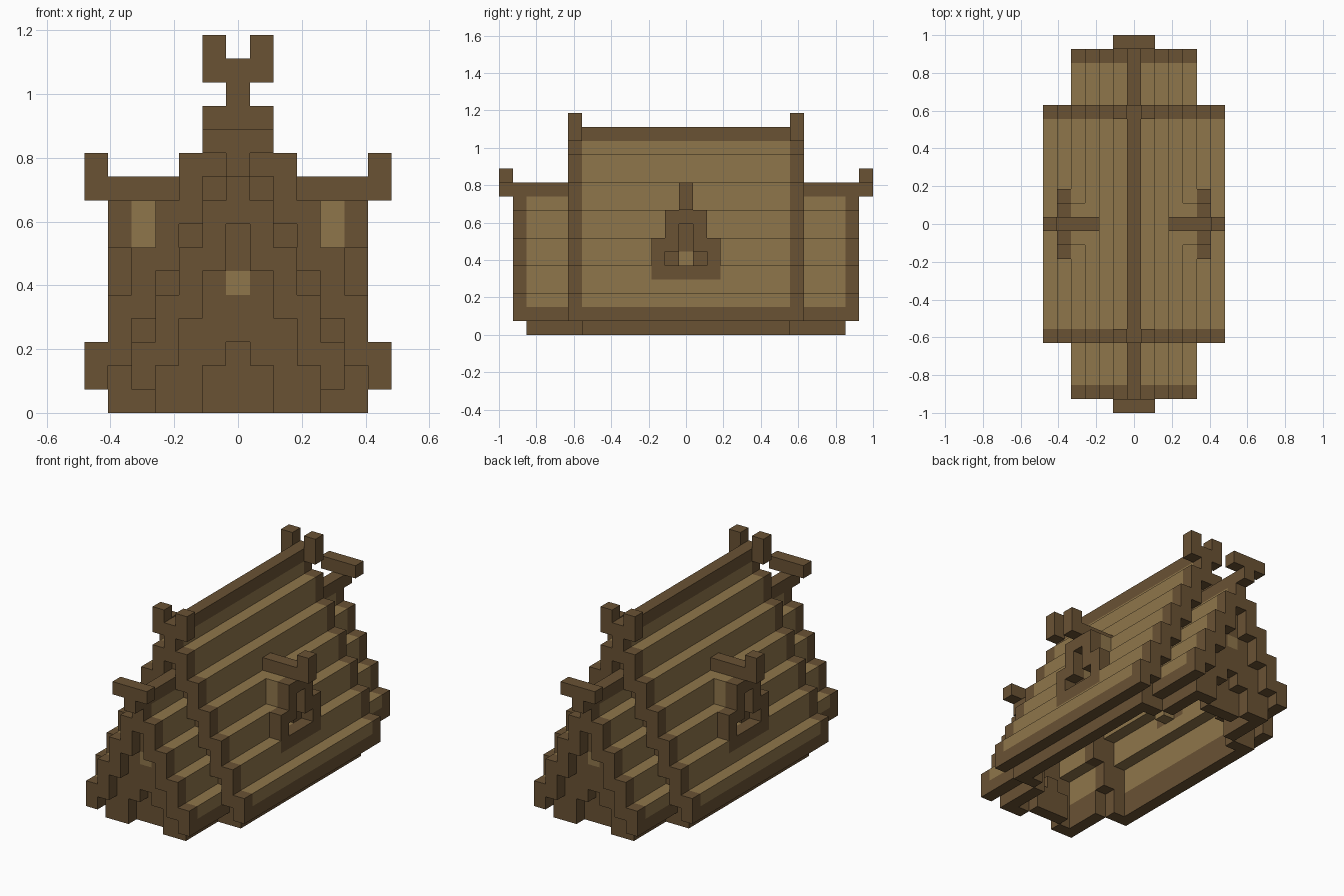
import bpy, bmesh
from mathutils import Vector

cube = bpy.data.objects.get("Cube")
if cube:
    bpy.data.objects.remove(cube)

U = 2 / 27  # edge of one building block


def material(name, rgb):
    m = bpy.data.materials.new(name)
    m.use_nodes = True
    m.diffuse_color = (*rgb, 1)
    m.node_tree.nodes["Principled BSDF"].inputs["Base Color"].default_value = (*rgb, 1)
    return m


MATS = {"wood": material("dark_wood", (0.143, 0.084, 0.034)),
        "thatch": material("golden_thatch", (0.275, 0.181, 0.070))}
cells = {}  # block position -> (part, colour)


def span(a, b):
    return range(a, b + 1)


def fill(part, colour, xs, ys, zs):
    """Place blocks, mirrored to all four quadrants."""
    for x in xs:
        for y in ys:
            for z in zs:
                for sx in (1, -1):
                    for sy in (1, -1):
                        cells[(sx * x, sy * y, z)] = (part, colour)


def clear(xs, ys, zs):
    for x in xs:
        for y in ys:
            for z in zs:
                for sx in (1, -1):
                    for sy in (1, -1):
                        cells.pop((sx * x, sy * y, z), None)


def hall_top(x):
    return 14 - 2 * x


def porch_top(x):
    return 10 - 2 * x


def stepped_roof(name, top, half, y0, y1):
    """Stepped thatch with wooden eaves, ridge and gable trim."""
    for x in span(0, half):
        hi = top(x)
        lo = max(1, hi - 2)
        fill(name + "_roof", "thatch", [x], span(y0, y1 - 1), span(lo, hi))
        fill(name + "_gable_trim", "wood", [x], [y1], span(lo, hi))
    fill(name + "_eaves", "wood", [half], span(y0, y1 - 1), [1])
    fill(name + "_ridge", "wood", [0], span(y0, y1 - 1), [top(0)])


# Porch roofs, then the taller hall roof over them
stepped_roof("porch", porch_top, 4, 8, 12)
stepped_roof("hall", hall_top, 6, 0, 8)

# Side walls
fill("hall_side_walls", "wood", [5], span(0, 7), span(0, 1))
fill("porch_side_walls", "wood", [3], span(8, 11), span(0, 1))

# End walls of the hall, open where the porch joins
for x in span(0, 5):
    for z in range(0, hall_top(x) - 2):
        if x > 3 or z > porch_top(x) - 3:
            fill("hall_end_walls", "wood", [x], [7], [z])

# End walls of the porches with a painted window and recessed stepped doorway
for x in span(0, 3):
    fill("porch_end_walls", "wood", [x], [11], range(0, porch_top(x) - 2))
fill("porch_windows", "thatch", [0], [11], [5])
clear(span(0, 1), [11], span(0, 1))
clear([0], [11], [2])
fill("doors", "wood", span(0, 1), [10], span(0, 1))
fill("doors", "wood", [0], [10], [2])

# Finials on the hall and porches
fill("hall_horns", "wood", [1], [8], span(14, 15))
fill("porch_finials", "wood", [0], [13], [10])
fill("porch_finials", "wood", span(0, 1), [13], [11])

# Dormers on both sides
fill("dormer_sills", "wood", [5], span(0, 2), [4])
fill("dormer_cheeks", "thatch", [4], [1], span(7, 8))
fill("dormer_cheeks", "thatch", [4], [0], [8])
fill("dormer_backs", "wood", [4], [1], [5])
clear([4], [0], span(5, 7))
fill("dormer_backs", "wood", [3], [0], span(6, 7))
fill("dormer_windows", "thatch", [3], [0], [5])
fill("dormer_frames", "wood", [5], [2], span(5, 6))
fill("dormer_frames", "wood", [5], [1], span(6, 8))
fill("dormer_frames", "wood", [5], [0], span(8, 9))
fill("dormer_ridges", "wood", span(3, 6), [0], [9])
fill("dormer_finials", "wood", [6], [0], [10])

# Turn each part into a mesh made of its exposed block faces
parts = {}
for pos, (part, colour) in cells.items():
    parts.setdefault(part, (colour, []))[1].append(pos)

for part, (colour, blocks) in parts.items():
    bm = bmesh.new()
    for pos in blocks:
        for axis in range(3):
            for sign in (1, -1):
                n = Vector((0, 0, 0))
                n[axis] = sign
                if tuple(int(p + d) for p, d in zip(pos, n)) in cells:
                    continue
                a = Vector((0, 0, 0))
                a[(axis + 1) % 3] = 1
                b = n.cross(a)
                mid = Vector(pos) + n / 2 + Vector((0, 0, 0.5))
                bm.faces.new([bm.verts.new((mid + (a * s + b * t) / 2) * U)
                              for s, t in ((1, 1), (-1, 1), (-1, -1), (1, -1))])
    bmesh.ops.remove_doubles(bm, verts=bm.verts[:], dist=U / 100)
    bmesh.ops.dissolve_limit(bm, angle_limit=0.01, verts=bm.verts[:], edges=bm.edges[:])
    mesh = bpy.data.meshes.new(part)
    bm.to_mesh(mesh)
    bm.free()
    mesh.materials.append(MATS[colour])
    bpy.context.scene.collection.objects.link(bpy.data.objects.new(part, mesh))
